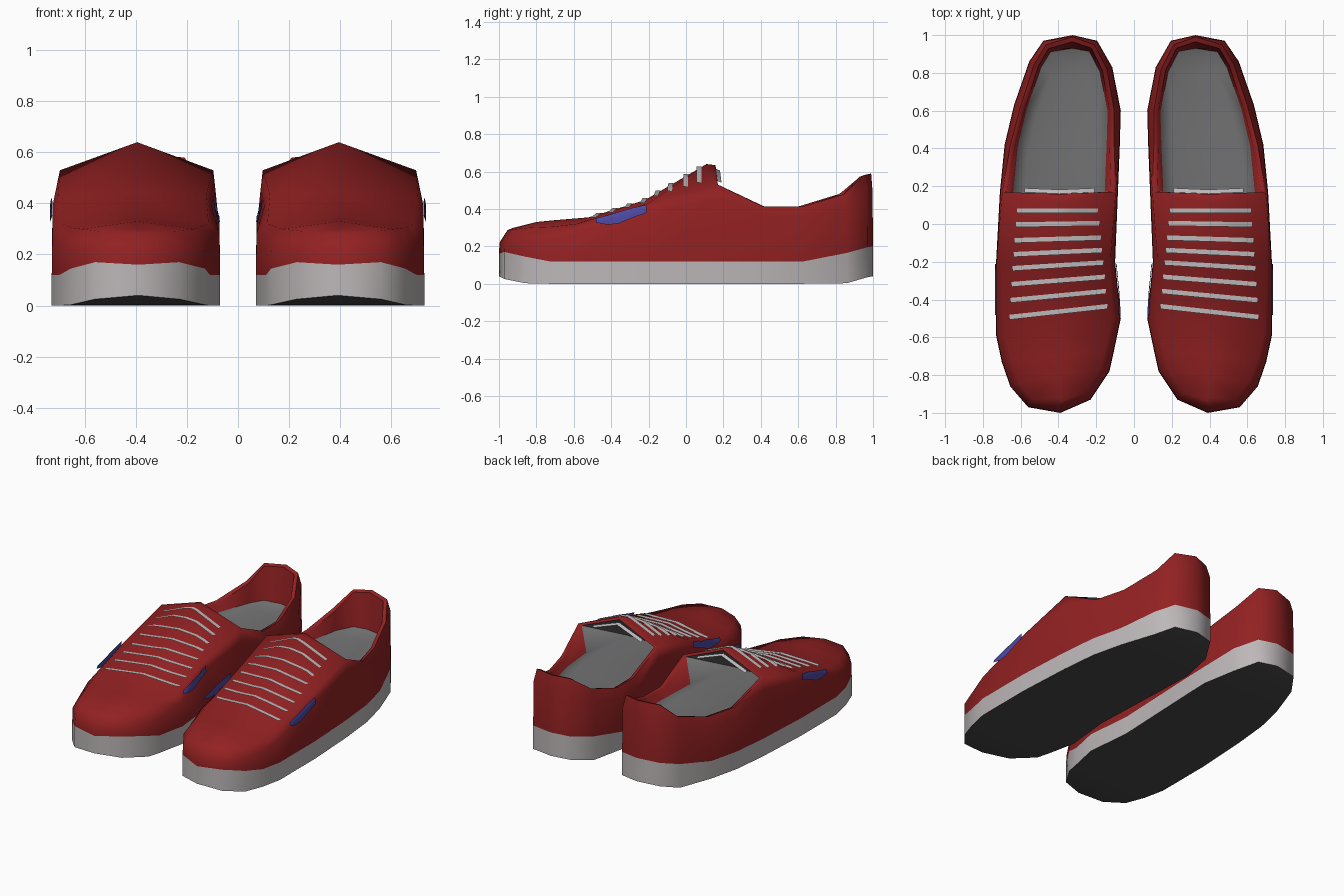
import bpy, bmesh
from mathutils import Vector
from mathutils.bvhtree import BVHTree

if "Cube" in bpy.data.objects:
    bpy.data.objects.remove(bpy.data.objects["Cube"])


def mat(name, rgb):
    m = bpy.data.materials.new(name)
    m.diffuse_color = (*rgb, 1)
    m.use_nodes = True
    m.node_tree.nodes["Principled BSDF"].inputs["Base Color"].default_value = m.diffuse_color
    return m


RED = mat("red_fabric", (0.29, 0.015, 0.016))
WHITE = mat("off_white_rubber", (0.51, 0.475, 0.48))
GREY = mat("grey_lining", (0.17, 0.17, 0.175))
BLACK = mat("dark_tread", (0.065, 0.065, 0.068))
BLUE = mat("blue_patch", (0.075, 0.068, 0.36))


def build(name, faces, mats, angle=1.1):
    """Weld (points, material_index) faces into one object, mirrored to the other foot."""
    bm = bmesh.new()
    for pts, mi in faces:
        f = bm.faces.new([bm.verts.new(p) for p in pts])
        f.material_index = mi
    bmesh.ops.remove_doubles(bm, verts=bm.verts, dist=0.0005)
    bmesh.ops.recalc_face_normals(bm, faces=bm.faces)
    me = bpy.data.meshes.new(name)
    bm.to_mesh(me)
    bm.free()
    for m in mats:
        me.materials.append(m)
    ob = bpy.data.objects.new(name, me)
    bpy.context.collection.objects.link(ob)
    mod = ob.modifiers.new("other_foot", 'MIRROR')
    mod.use_mirror_merge = False
    bpy.ops.object.select_all(action='DESELECT')
    ob.select_set(True)
    bpy.context.view_layer.objects.active = ob
    bpy.ops.object.shade_smooth_by_angle(angle=angle)
    return ob


# Outline: toe tip, outer side, heel, inner side
right = [(.56, -.97), (.655, -.86), (.70, -.73), (.73, -.59), (.73, -.2),
         (.71, .17), (.685, .42), (.635, .63), (.555, .86), (.48, .97)]
left = [(.23, -.93), (.13, -.78), (.11, -.69), (.07, -.5), (.10, -.2),
        (.085, .17), (.075, .42), (.07, .6), (.115, .83), (.195, .97)]
outline = [(.39, -1.0)] + right + [(.325, 1.0)] + left[::-1]
N = len(outline)
HEEL = 11
# Heights per station, tip to heel
bottom = [.04, .025, .003, 0, 0, 0, 0, 0, 0, .003, .035, .04]
welt = [.16, .17, .145, .12, .12, .12, .12, .12, .12, .165, .195, .2]
rim = [.22, .22, .23, .24, .28, .39, .45, .35, .35, .40, .50, .50]
top = [.285, .29, .30, .305, .32, .43, .53, .412, .412, .48, .58, .59]
inset = [.045, .045, .05, .05, .045, .025, .012, .03, .035, .03, .025, .01]
ridge = [Vector(p) for p in [(.39, -.94, .293), (.395, -.92, .30), (.395, -.80, .33), (.395, -.7, .34),
                             (.395, -.52, .355), (.395, -.22, .447), (.395, .11, .64)]]


def st(i):
    i %= N
    return i if i <= HEEL else N - i


def at(i, d, z):
    """Outline point i moved inwards by d, at height z."""
    i %= N
    p, a, b = (Vector(outline[k % N]) for k in (i, i - 1, i + 1))
    t = ((p - a).normalized() + (b - p).normalized()).normalized()
    return Vector((p.x - t.y * d, p.y + t.x * d, z))


def row(d, zs):
    return [at(i, d[st(i)] if isinstance(d, list) else d, zs[st(i)]) for i in range(N)]


def band(a, b, mi, rng=range(N)):
    return [([a[i], a[(i + 1) % N], b[(i + 1) % N], b[i]], mi) for i in rng]


def across(r, mi, first, last):
    """Fill between both sides of a ring, station by station."""
    out = []
    for i in range(first, last):
        pts = [r[i], r[i + 1], r[(N - i - 1) % N], r[(N - i) % N]]
        uniq = [p for k, p in enumerate(pts) if all(p != q for q in pts[:k])]
        out.append((uniq, mi))
    return out


# Sole: white side wall, dark tread underneath
r_bot, r_welt = row(0, bottom), row(0, welt)
build("sole", band(r_bot, r_welt, 0) + across(r_bot, 1, 0, HEEL), [WHITE, BLACK])

# Upper: side walls, ridged vamp, padded collar
r_rim, r_top = row(0.003, rim), row(inset, top)
faces = band(r_welt, r_rim, 0) + band(r_rim, r_top, 0)
for i in range(6):
    for s in (1, -1):
        a, b = r_top[(s * i) % N], r_top[(s * (i + 1)) % N]
        faces.append(([a, b, ridge[i + 1], ridge[i]], 0))
OPEN = range(6, N - 6)
r_lip = row([d + .025 for d in inset], [z - .008 for z in top])
r_in = row(.07, [min(.345, z - .05) for z in top])
r_floor = row(.13, [.325] * 12)
faces += band(r_top, r_lip, 0, OPEN) + band(r_lip, r_in, 0, OPEN)
# Lining: insole and the cavity under the tongue
faces += band(r_in, r_floor, 1, OPEN) + across(r_floor, 1, 6, HEEL)
mid_lip = ridge[6] + Vector((0, .048, -.006))
deep = {1: Vector((.62, -.25, .31)), -1: Vector((.19, -.25, .31))}
deep_mid = Vector((.395, -.25, .40))
for s in (1, -1):
    k = (6 * s) % N
    faces += [([r_top[k], r_lip[k], mid_lip, ridge[6]], 0),
              ([r_lip[k], mid_lip, deep_mid, deep[s]], 1),
              ([r_lip[k], r_in[k], deep[s]], 1),
              ([r_in[k], r_floor[k], deep[s]], 1)]
faces += [([r_floor[6], r_floor[N - 6], deep[-1], deep[1]], 1),
          ([deep[1], deep_mid, deep[-1]], 1)]
upper = build("upper", faces, [RED, GREY])

bm = bmesh.new()
bm.from_mesh(upper.data)
bvh = BVHTree.FromBMesh(bm)
bm.free()

# Laces: level strips whose front edges stand just proud of the sloping vamp
laces = []
W = .013
for n, y in enumerate([.07, 0, -.08, -.15, -.22, -.30, -.38, -.465]):
    u = n / 7
    x0, x1, tilt = .19 - .05 * u, .62 + .04 * u, -.055 * u
    xs = sorted([x0 + (x1 - x0) * k / 10 for k in range(11)] + [.395])
    pts = []
    for x in xs:
        yy = y + tilt * (x - .4) / .5
        h = bvh.ray_cast(Vector((x, yy + W, 2)), Vector((0, 0, -1)))[0]
        z = h.z + .003
        pts.append((Vector((x, yy - W, z)), Vector((x, yy + W, z))))
    for a, b in zip(pts, pts[1:]):
        laces.append(([a[0], b[0], b[1], a[1]], 0))
# Pale edge behind the tongue
edge = [(.21, .168, .55), (.395, .160, .615), (.58, .168, .55)]
for a, b in zip(edge, edge[1:]):
    laces.append(([a, b, (b[0], b[1] + .022, b[2] - .01), (a[0], a[1] + .022, a[2] - .01)], 0))
build("laces", laces, [WHITE])

# Side patches: slanted plates on both flanks
profile = [(-.48, .328, .345), (-.42, .315, .36), (-.36, .322, .378), (-.28, .355, .402), (-.21, .38, .416)]
cols = []
for a, b in zip(profile, profile[1:]):
    cols += [[p + (q - p) * k / 3 for p, q in zip(a, b)] for k in range(3)]
cols.append(profile[-1])
patch = []
for x, out in ((.76, 1), (.05, -1)):
    grid = []
    for y, z0, z1 in cols:
        col = []
        for k in range(5):
            h, n, _, _ = bvh.find_nearest(Vector((x, y, z0 + (z1 - z0) * k / 4)))
            n = n if n.x * out > 0 else -n
            col.append(Vector((h.x, y, z0 + (z1 - z0) * k / 4)) + n * .009)
        grid.append(col)
    for a, b in zip(grid, grid[1:]):
        for k in range(4):
            patch.append(([a[k], b[k], b[k + 1], a[k + 1]], 0))
build("side_patches", patch, [BLUE])
